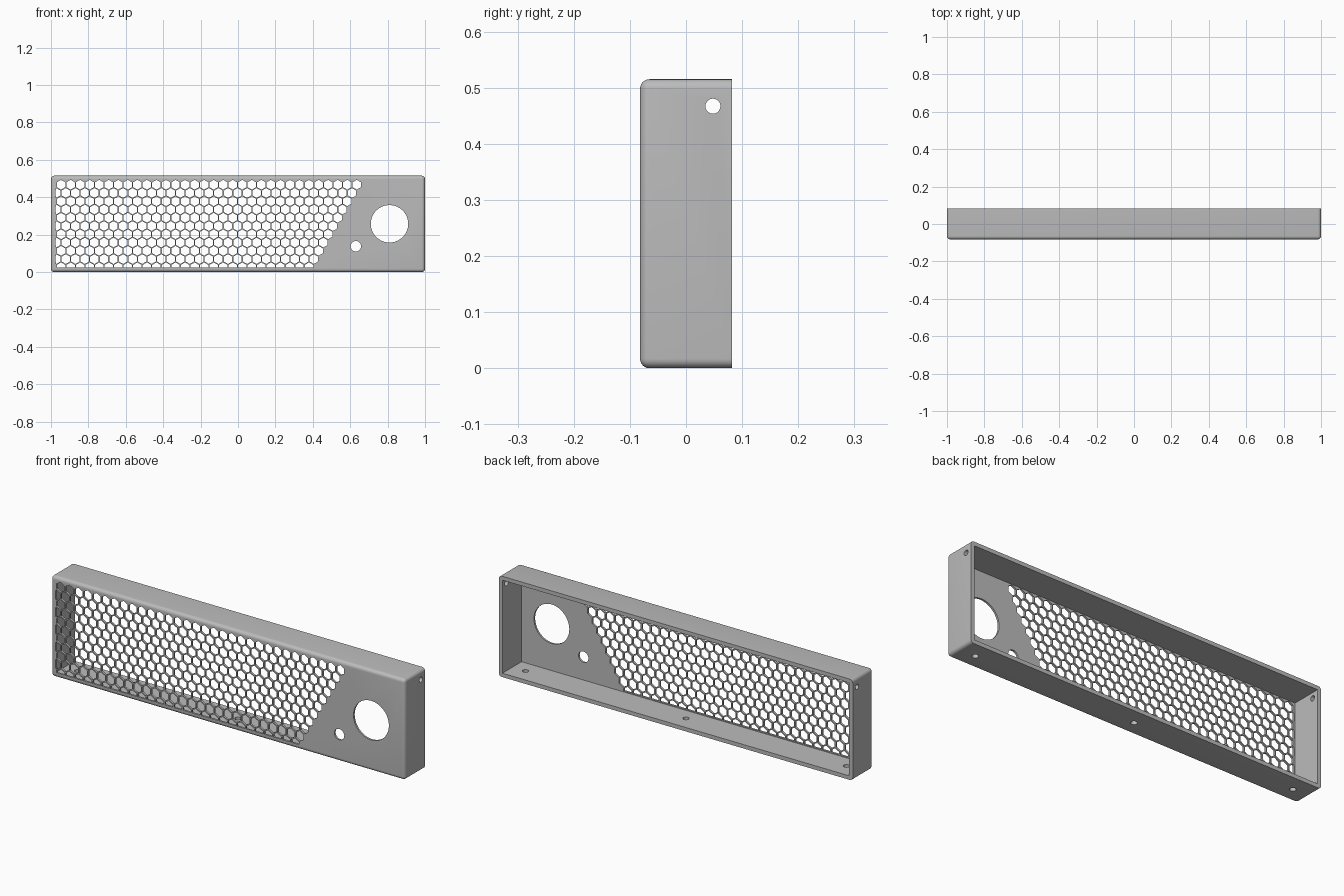
import bpy, bmesh, math
from mathutils import Matrix

if "Cube" in bpy.data.objects:
    bpy.data.objects.remove(bpy.data.objects["Cube"])

# Overall sizes
DEPTH, HEIGHT = 0.164, 0.515
FRONT, BACK = -DEPTH / 2, DEPTH / 2
WALL, PANEL, ROUND = 0.02, 0.01, 0.017
PITCH, HEX_WIDTH = 0.051, 0.045

grey = bpy.data.materials.new("light_grey")
grey.use_nodes = True
colour = (0.5, 0.5, 0.5, 1)
grey.diffuse_color = colour
grey.node_tree.nodes["Principled BSDF"].inputs["Base Color"].default_value = colour


def make_object(name, bm):
    bmesh.ops.recalc_face_normals(bm, faces=bm.faces)
    mesh = bpy.data.meshes.new(name)
    bm.to_mesh(mesh)
    bm.free()
    obj = bpy.data.objects.new(name, mesh)
    bpy.context.collection.objects.link(obj)
    return obj


def add_box(bm, low, high):
    size = [b - a for a, b in zip(low, high)]
    mid = [(a + b) / 2 for a, b in zip(low, high)]
    bmesh.ops.create_cube(bm, size=1, matrix=Matrix.Translation(mid) @ Matrix.Diagonal((*size, 1)))


def add_cylinder(bm, centre, radius, length, axis, sides=48):
    turn = {"X": Matrix.Rotation(math.pi / 2, 4, "Y"),
            "Y": Matrix.Rotation(math.pi / 2, 4, "X"),
            "Z": Matrix.Identity(4)}[axis]
    bmesh.ops.create_cone(bm, cap_ends=True, segments=sides, radius1=radius, radius2=radius,
                          depth=length, matrix=Matrix.Translation(centre) @ turn)


def add_hexagon(bm, x, z):
    # Upright hexagonal prism, trimmed to the border of the mesh area
    radius = HEX_WIDTH / math.sqrt(3)
    outline = []
    for k in range(6):
        a = math.radians(60 * k + 30)
        px = max(x + radius * math.cos(a), -0.975)
        pz = min(max(z + radius * math.sin(a), 0.025), 0.495)
        outline.append((px, pz))
    near = [bm.verts.new((px, FRONT - 0.02, pz)) for px, pz in outline]
    far = [bm.verts.new((px, FRONT + 0.03, pz)) for px, pz in outline]
    bm.faces.new(near)
    bm.faces.new(far[::-1])
    for k in range(6):
        j = (k + 1) % 6
        bm.faces.new((near[k], near[j], far[j], far[k]))


def cut(obj, cutter):
    cutter.hide_render = True
    mod = obj.modifiers.new("cut", "BOOLEAN")
    mod.operation, mod.solver, mod.object = "DIFFERENCE", "EXACT", cutter
    bpy.context.view_layer.objects.active = obj
    bpy.ops.object.modifier_apply(modifier=mod.name)
    bpy.data.objects.remove(cutter)


# Outer body: every edge rounded except those around the open back
bm = bmesh.new()
add_box(bm, (-1, FRONT, 0), (1, BACK, HEIGHT))
edges = [e for e in bm.edges if any(v.co.y < 0 for v in e.verts)]
bmesh.ops.bevel(bm, geom=edges, offset=ROUND, segments=6, profile=0.5, affect="EDGES")
cover = make_object("vented_front_cover", bm)

# Hollow interior, open at the back
bm = bmesh.new()
add_box(bm, (WALL - 1, FRONT + PANEL, WALL), (1 - WALL, BACK + 0.1, HEIGHT - WALL))
cut(cover, make_object("interior_cutter", bm))

# Round openings: front panel, side walls and floor
bm = bmesh.new()
add_cylinder(bm, (0.81, FRONT, 0.258), 0.1, 0.06, "Y", 64)
add_cylinder(bm, (0.63, FRONT, 0.138), 0.028, 0.06, "Y", 32)
for side in (-1, 1):
    add_cylinder(bm, (side, 0.048, 0.467), 0.0134, 0.1, "X", 24)
for x in (-0.907, 0, 0.907):
    add_cylinder(bm, (x, 0, 0), 0.015, 0.1, "Z", 24)
cut(cover, make_object("round_hole_cutter", bm))

# Honeycomb vent with a slanted right end
bm = bmesh.new()
for row in range(11):
    z = 0.467 - row * PITCH * math.sqrt(3) / 2
    x = 0.635 - row * PITCH / 2
    while x > -0.98:
        add_hexagon(bm, x, z)
        x -= PITCH
cut(cover, make_object("honeycomb_cutter", bm))

# Finish
cover.data.materials.clear()
cover.data.materials.append(grey)
for face in cover.data.polygons:
    face.material_index = 0
bpy.ops.object.select_all(action="DESELECT")
cover.select_set(True)
bpy.context.view_layer.objects.active = cover
bpy.ops.object.shade_smooth_by_angle(angle=math.radians(30))
